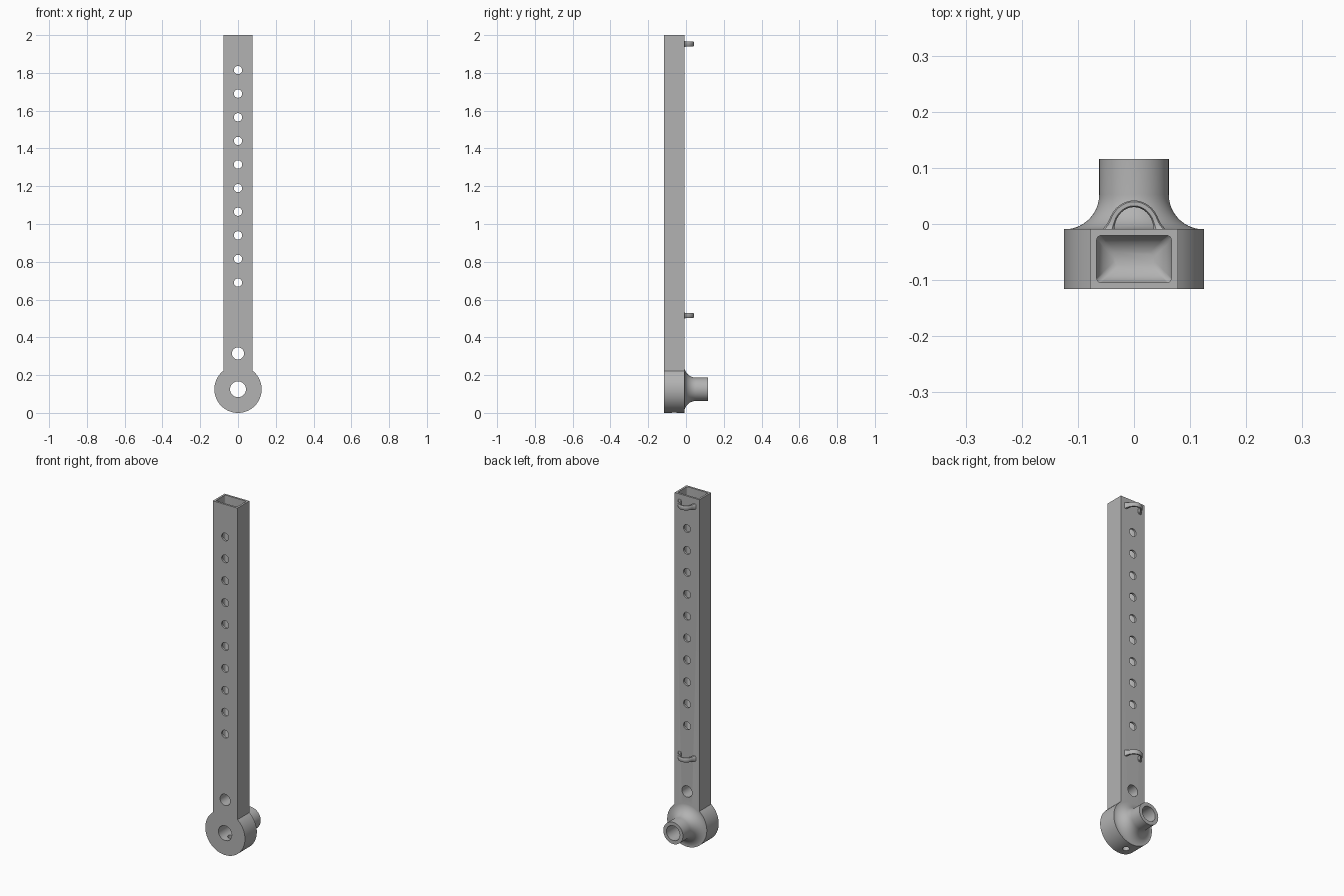
import bpy, bmesh
from math import sin, cos, pi, asin, radians
from mathutils import Matrix, Vector

cube = bpy.data.objects.get("Cube")
if cube:
    bpy.data.objects.remove(cube, do_unlink=True)

FRONT, BACK, TIP = -0.116, -0.009, 0.116   # depth of bar faces and boss end
HALF, HUB_R, HUB_Z = 0.078, 0.125, 0.125
BOSS_R, BORE_R, WALL = 0.062, 0.042, 0.0115

grey = bpy.data.materials.new("plain grey")
grey.use_nodes = True
grey.diffuse_color = (0.45, 0.45, 0.45, 1)
grey.node_tree.nodes["Principled BSDF"].inputs["Base Color"].default_value = (0.45, 0.45, 0.45, 1)


def make(name, bm):
    bmesh.ops.recalc_face_normals(bm, faces=bm.faces[:])
    mesh = bpy.data.meshes.new(name)
    bm.to_mesh(mesh)
    bm.free()
    mesh.materials.append(grey)
    ob = bpy.data.objects.new(name, mesh)
    bpy.context.collection.objects.link(ob)
    return ob


def loft(name, rings, cap=True):
    """Skin a list of equal-length closed rings and cap the ends."""
    bm = bmesh.new()
    vs = [[bm.verts.new(p) for p in ring] for ring in rings]
    n = len(rings[0])
    for a, b in zip(vs, vs[1:]):
        for i in range(n):
            bm.faces.new((a[i], a[(i + 1) % n], b[(i + 1) % n], b[i]))
    if cap:
        bm.faces.new(vs[0])
        bm.faces.new(vs[-1])
    return make(name, bm)


def turned(name, profile, z, n=64):
    """Round part along the y axis from (y, radius) pairs."""
    return loft(name, [[(r * cos(2 * pi * i / n), y, z + r * sin(2 * pi * i / n))
                        for i in range(n)] for y, r in profile])


def combine(target, tool, operation):
    mod = target.modifiers.new(operation.lower(), "BOOLEAN")
    mod.operation, mod.solver, mod.object = operation, "EXACT", tool
    bpy.context.view_layer.objects.active = target
    bpy.ops.object.modifier_apply(modifier=mod.name)
    bpy.data.objects.remove(tool, do_unlink=True)


def smooth(ob):
    bpy.ops.object.select_all(action="DESELECT")
    ob.select_set(True)
    bpy.context.view_layer.objects.active = ob
    bpy.ops.object.shade_smooth_by_angle(angle=radians(35))


# Keyhole-shaped arm: straight bar running into a round hub
start = pi - asin(HALF / HUB_R) - pi / 2
angles = [start + pi - 2 * start + (pi + 2 * start) * i / 72 for i in range(73)]
outline = [(HALF, 2), (-HALF, 2)]
outline += [(HUB_R * cos(a), HUB_Z + HUB_R * sin(a)) for a in angles]
arm = loft("hollow_arm", [[(x, y, z) for x, z in outline] for y in (FRONT, BACK)])

# Flared boss on the back of the hub
flare = HUB_R - BOSS_R - 0.001
profile = [(-0.06, 0.05)]
profile += [(BACK - 0.0005 + flare * (1 - cos(a)), BOSS_R + flare * (1 - sin(a)))
            for a in [pi / 2 * i / 14 for i in range(15)]]
profile.append((TIP, BOSS_R))
combine(arm, turned("boss", profile, HUB_Z), "UNION")


# Rectangular cavity, open at the top, with rounded corners and a sloped floor
def rounded_rect(inset, z, corner=0.008):
    hx, hy = HALF - WALL - inset, (BACK - FRONT) / 2 - WALL - inset
    c = min(corner, hy * 0.9)
    pts = []
    for k, (sx, sy) in enumerate([(1, 1), (-1, 1), (-1, -1), (1, -1)]):
        for j in range(5):
            a = pi / 2 * (k + j / 4)
            pts.append((sx * (hx - c) + c * cos(a),
                        (FRONT + BACK) / 2 + sy * (hy - c) + c * sin(a), z))
    return pts


cavity = loft("cavity", [rounded_rect(0, 2.05), rounded_rect(0, 0.43),
                         rounded_rect(0.012, 0.41), rounded_rect(0.03, 0.4)])
combine(arm, cavity, "DIFFERENCE")

# Hub bore, pivot hole and row of adjustment holes
holes = [(HUB_Z, BORE_R), (0.315, 0.032)]
holes += [(0.69 + 0.125 * i, 0.022) for i in range(10)]
for z, r in holes:
    combine(arm, turned("drill", [(-0.2, r), (0.2, r)], z, 40), "DIFFERENCE")

# Small drain hole from the bottom of the hub into the bore
drain = [[(0.018 * cos(pi * i / 12), -0.062 + 0.018 * sin(pi * i / 12), z)
          for i in range(24)] for z in (-0.05, HUB_Z)]
combine(arm, loft("drain", drain), "DIFFERENCE")
smooth(arm)


# Arched guide loops on the back, with feet that flare into the wall
def guide_loop(name, z):
    rings = []
    steps = 36
    for i in range(steps + 1):
        a = pi * i / steps
        foot = max(0, 1 - sin(a) / 0.4) ** 2
        inner = Vector((0.035 * cos(a), BACK - 0.002 + 0.041 * sin(a)))
        outer = Vector(((0.047 + 0.011 * foot) * cos(a), BACK - 0.002 + 0.053 * sin(a)))
        h = 0.0125 + 0.005 * foot
        ring = []
        for u, v in [(0, -.7), (.2, -1), (.8, -1), (1, -.7), (1, .7), (.8, 1), (.2, 1), (0, .7)]:
            p = inner.lerp(outer, u)
            ring.append((p.x, p.y, z + v * h))
        rings.append(ring)
    smooth(loft(name, rings))


guide_loop("upper_guide_loop", 1.953)
guide_loop("lower_guide_loop", 0.515)
